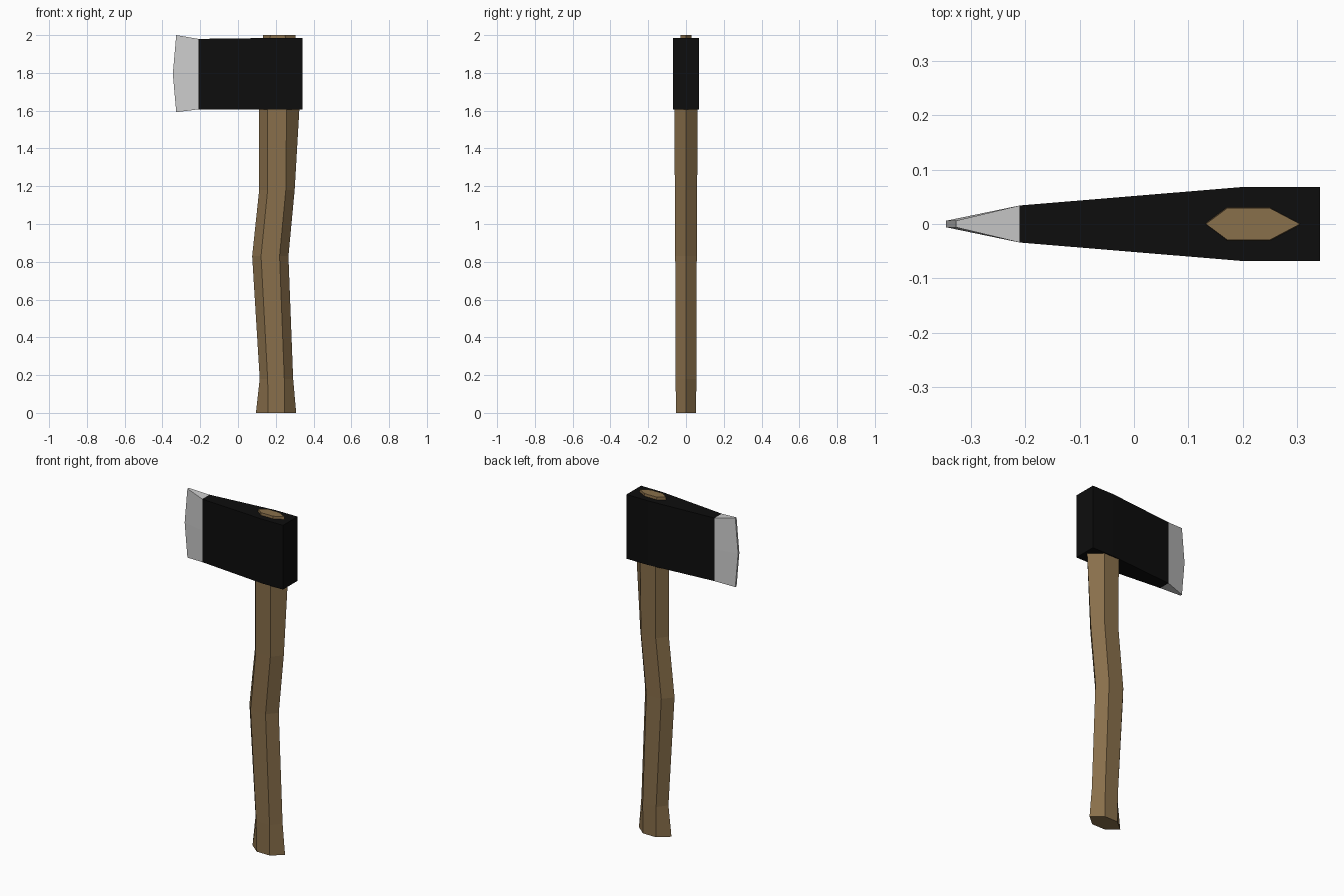
import bpy, bmesh

if "Cube" in bpy.data.objects:
    bpy.data.objects.remove(bpy.data.objects["Cube"])


def loft(name, rings, color=None, cap_start=True, cap_end=True):
    """Skin a list of equal-length point rings into one flat-shaded object."""
    bm = bmesh.new()
    loops = [[bm.verts.new(p) for p in ring] for ring in rings]
    n = len(loops[0])
    for a, b in zip(loops, loops[1:]):
        for i in range(n):
            j = (i + 1) % n
            bm.faces.new((a[i], a[j], b[j], b[i]))
    if cap_start:
        bm.faces.new(loops[0][::-1])
    if cap_end:
        bm.faces.new(loops[-1])
    bmesh.ops.recalc_face_normals(bm, faces=bm.faces)
    mesh = bpy.data.meshes.new(name)
    bm.to_mesh(mesh)
    bm.free()
    obj = bpy.data.objects.new(name, mesh)
    bpy.context.collection.objects.link(obj)
    if color:
        mat = bpy.data.materials.new(name + "_material")
        mat.diffuse_color = (*color, 1)
        mat.use_nodes = True
        mat.node_tree.nodes["Principled BSDF"].inputs["Base Color"].default_value = mat.diffuse_color
        mesh.materials.append(mat)
    return obj


def hexagon(z, x0, x1, x2, x3, y):
    """Handle section: points at x0 and x3, flat sides from x1 to x2."""
    return [(x0, 0, z), (x1, -y, z), (x2, -y, z),
            (x3, 0, z), (x2, y, z), (x1, y, z)]


def block(x, y, z0, z1):
    """Upright rectangular head section at x."""
    return [(x, -y, z0), (x, y, z0), (x, y, z1), (x, -y, z1)]


def bit_section(root_z, edge_x, edge_z):
    """Blade section: thick at the head, thin at the cutting edge."""
    return [(-0.21, -0.034, root_z), (-0.21, 0.034, root_z),
            (edge_x, 0.006, edge_z), (edge_x, -0.006, edge_z)]


# Curved hexagonal handle, tapering through the head
loft("handle", [
    hexagon(0.00, 0.095, 0.160, 0.245, 0.308, 0.053),
    hexagon(0.18, 0.115, 0.157, 0.245, 0.292, 0.055),
    hexagon(0.83, 0.075, 0.122, 0.220, 0.267, 0.057),
    hexagon(1.18, 0.112, 0.157, 0.253, 0.300, 0.059),
    hexagon(1.61, 0.112, 0.157, 0.257, 0.325, 0.062),
    hexagon(2.00, 0.132, 0.171, 0.250, 0.305, 0.029),
], (0.25, 0.16, 0.07))

# Black wedge-shaped head, open where the blade joins
loft("axe_head", [
    block(0.342, 0.068, 1.605, 1.985),
    block(0.200, 0.068, 1.605, 1.985),
    block(-0.21, 0.034, 1.607, 1.98),
], (0.004, 0.004, 0.004), cap_end=False)

# Flared steel blade with a bowed cutting edge, lofted upwards
loft("blade", [
    bit_section(1.607, -0.327, 1.592),
    bit_section(1.795, -0.345, 1.795),
    bit_section(1.980, -0.327, 2.000),
])
